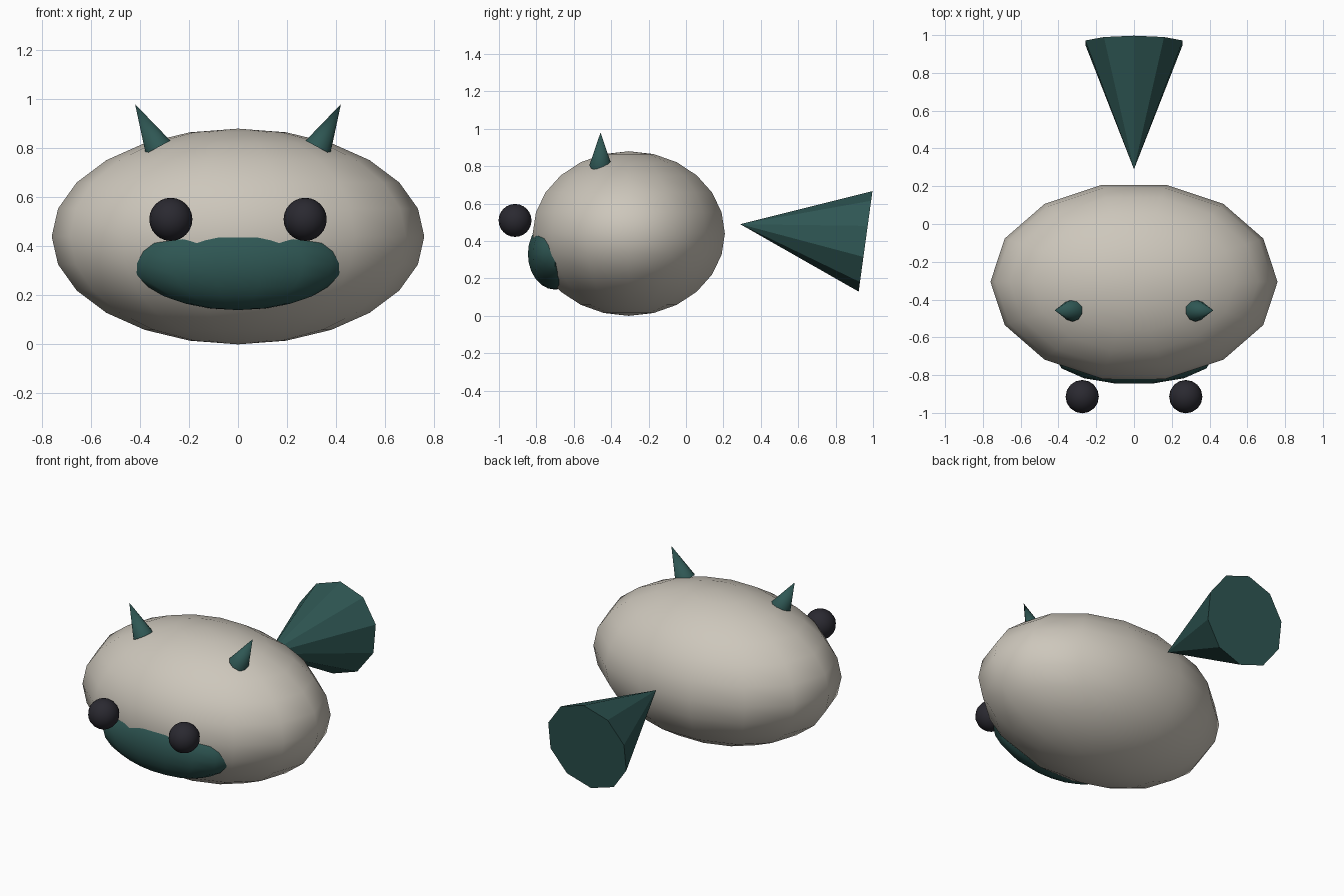
import bpy, math
from mathutils import Vector, Matrix

if "Cube" in bpy.data.objects:
    bpy.data.objects.remove(bpy.data.objects["Cube"])


def material(name, rgb):
    m = bpy.data.materials.new(name)
    m.diffuse_color = (*rgb, 1)
    m.use_nodes = True
    m.node_tree.nodes["Principled BSDF"].inputs["Base Color"].default_value = m.diffuse_color
    return m


CREAM = material("warm_cream", (0.61, 0.57, 0.50))
TEAL = material("deep_teal", (0.028, 0.095, 0.088))
DARK = material("eye_charcoal", (0.023, 0.022, 0.030))


def finish(name, mat, smooth):
    ob = bpy.context.object
    ob.name = name
    ob.data.materials.append(mat)
    if smooth:
        bpy.ops.object.shade_smooth_by_angle(angle=math.radians(smooth))
    return ob


def ellipsoid(name, centre, radii, mat, segments=14, rings=12):
    bpy.ops.mesh.primitive_uv_sphere_add(segments=segments, ring_count=rings, radius=1)
    # turn so that a column of vertices lies on the x axis, then stretch
    bpy.context.object.data.transform(
        Matrix.Translation(centre) @ Matrix.Diagonal((*radii, 1)) @ Matrix.Rotation(math.pi / 2, 4, 'Z'))
    return finish(name, mat, 40)


def cone(name, base, tip, radius, mat, sides, smooth):
    base, tip = Vector(base), Vector(tip)
    axis = tip - base
    bpy.ops.mesh.primitive_cone_add(vertices=sides, radius1=radius, radius2=0, depth=axis.length)
    rot = Vector((0, 0, 1)).rotation_difference(axis.normalized()).to_matrix().to_4x4()
    bpy.context.object.data.transform(Matrix.Translation((base + tip) / 2) @ rot)
    return finish(name, mat, smooth)


# body and muzzle
ellipsoid("body", (0, -0.306, 0.44), (0.76, 0.527, 0.44), CREAM)
ellipsoid("muzzle", (0, -0.70, 0.33), (0.425, 0.149, 0.19), TEAL)

# eyes and ears, mirrored left and right
for side, s in (("left", 1), ("right", -1)):
    ellipsoid(side + "_eye", (s * 0.274, -0.914, 0.51), (0.088, 0.088, 0.088), DARK, 16, 12)
    cone(side + "_ear", (s * 0.326, -0.457, 0.804), (s * 0.42, -0.457, 0.98), 0.06, TEAL, 10, 40)

# tail cone, point towards the body
cone("tail", (0, 0.96, 0.398), (0, 0.29, 0.49), 0.271, TEAL, 10, 0)
